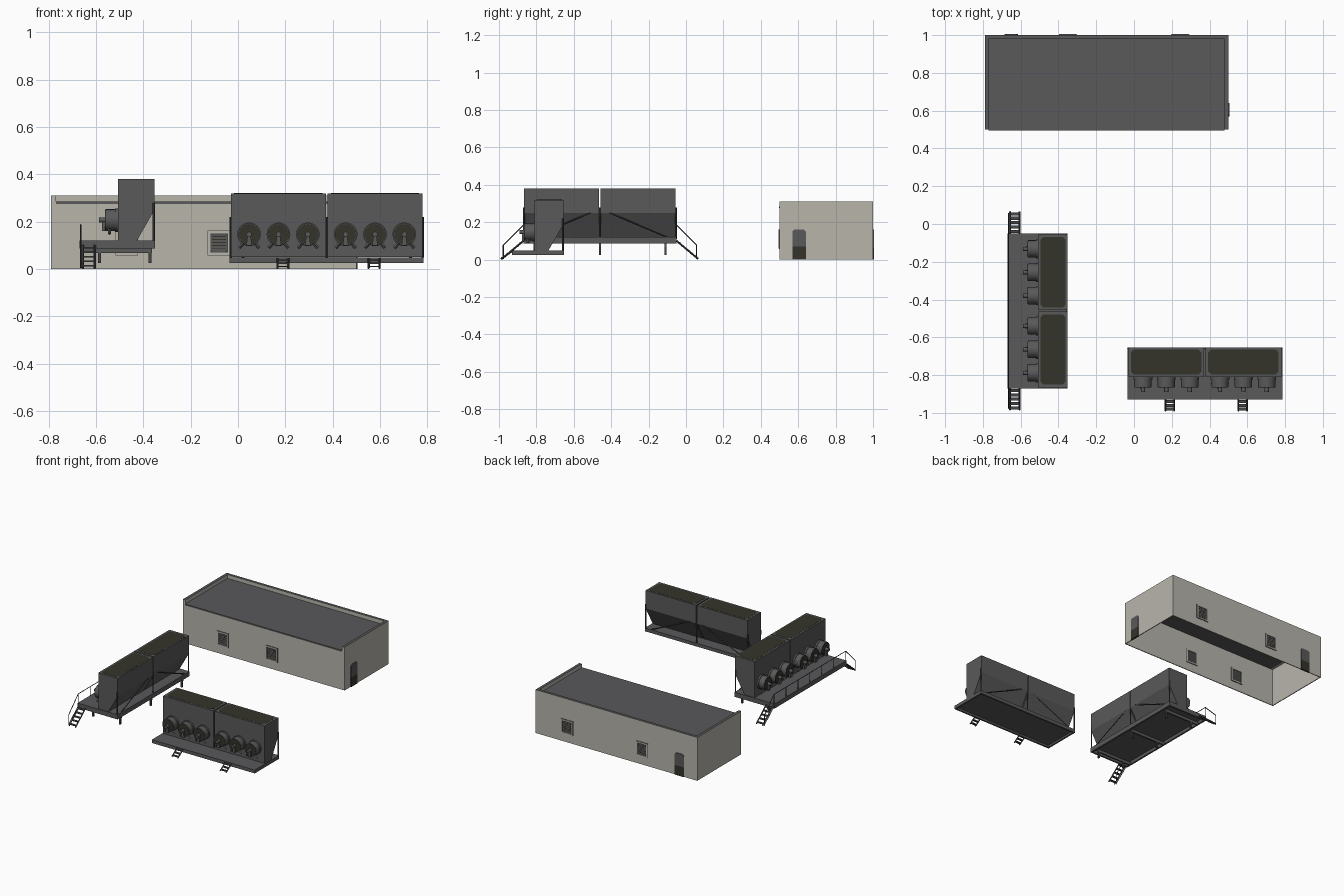
import bpy, bmesh, math
from mathutils import Matrix, Vector

cube = bpy.data.objects.get("Cube")
if cube:
    bpy.data.objects.remove(cube, do_unlink=True)


def material(name, rgb):
    m = bpy.data.materials.new(name)
    m.use_nodes = True
    m.diffuse_color = (*rgb, 1)
    m.node_tree.nodes["Principled BSDF"].inputs["Base Color"].default_value = (*rgb, 1)
    return m


WALL = material("warm_wall", (0.48, 0.46, 0.41))
GREY = material("steel_grey", (0.1, 0.1, 0.104))
DARK = material("dark_steel", (0.06, 0.06, 0.063))
OLIVE = material("dark_olive", (0.034, 0.034, 0.024))
WORLD = Matrix.Identity(4)


def finish(name, bm, mat, M=WORLD, smooth=False):
    bmesh.ops.recalc_face_normals(bm, faces=bm.faces)
    bm.transform(M)
    me = bpy.data.meshes.new(name)
    bm.to_mesh(me)
    bm.free()
    me.materials.append(mat)
    ob = bpy.data.objects.new(name, me)
    bpy.context.collection.objects.link(ob)
    if smooth:
        bpy.ops.object.select_all(action='DESELECT')
        ob.select_set(True)
        bpy.context.view_layer.objects.active = ob
        bpy.ops.object.shade_smooth_by_angle()
    return ob


def box(name, lo, hi, mat, M=WORLD):
    bm = bmesh.new()
    lo, hi = Vector(lo), Vector(hi)
    T = Matrix.Translation((lo + hi) / 2) @ Matrix.Diagonal((*(hi - lo), 1))
    bmesh.ops.create_cube(bm, size=1, matrix=T)
    return finish(name, bm, mat, M)


def rod(name, p, q, r, mat, M=WORLD, sides=4):
    p, q = Vector(p), Vector(q)
    T = Matrix.Translation((p + q) / 2) @ (q - p).to_track_quat('Z', 'Y').to_matrix().to_4x4()
    bm = bmesh.new()
    bmesh.ops.create_cone(bm, cap_ends=True, segments=sides, radius1=r, radius2=r,
                          depth=(q - p).length, matrix=T)
    return finish(name, bm, mat, M, sides > 6)


def prism(name, points, extrude, mat, M=WORLD):
    bm = bmesh.new()
    face = bm.faces.new([bm.verts.new(p) for p in points])
    new = bmesh.ops.extrude_face_region(bm, geom=[face])['geom']
    verts = [v for v in new if isinstance(v, bmesh.types.BMVert)]
    bmesh.ops.translate(bm, verts=verts, vec=extrude)
    return finish(name, bm, mat, M)


def chamfered(w0, w1, h0, h1, c):
    # Rectangle outline with cut corners
    return [(w0 + c, h0), (w1 - c, h0), (w1, h0 + c), (w1, h1 - c),
            (w1 - c, h1), (w0 + c, h1), (w0, h1 - c), (w0, h0 + c)]


# ---------- Building ----------
X0, X1, Y0, Y1, TOP, ROOF = -0.79, 0.5, 0.5, 1.0, 0.312, 0.285
t, rim = 0.006, 0.02
box("front_wall", (X0, Y0, 0), (X1, Y0 + t, 0.28), WALL)
box("back_wall", (X0, Y1 - t, 0), (X1, Y1, ROOF), WALL)
for side, a, b in (("right", X0, X0 + t), ("left", X1 - t, X1)):
    box(side + "_wall", (a, Y0, 0), (b, Y1, ROOF), WALL)
box("roof", (X0 + rim, Y0 - 0.004, 0.275), (X1 - rim, Y1 - rim, ROOF), GREY)
for name, lo, hi in (("back_parapet", (X0, Y1 - rim), (X1, Y1)),
                     ("right_parapet", (X0, Y0), (X0 + rim, Y1 - rim)),
                     ("left_parapet", (X1 - rim, Y0), (X1, Y1 - rim))):
    ob = box(name, (*lo, 0.275), (*hi, TOP), WALL)
    ob.data.materials.append(GREY)
    for f in ob.data.polygons:
        f.material_index = int(f.normal.z > 0.5)


def facing(x, y, turn):
    # Local frame on a wall: x along the wall, -y outward
    return Matrix.Translation((x, y, 0)) @ Matrix.Rotation(math.radians(turn), 4, 'Z')


def window(M):
    h, lo, hi, b = 0.046, 0.06, 0.16, 0.009
    box("window_back", (-h - 0.002, -0.002, lo - 0.002), (h + 0.002, t + 0.002, hi + 0.002), DARK, M)
    for s in (-1, 1):
        box("window_side", (min(s * h, s * (h - b)), -0.006, lo),
            (max(s * h, s * (h - b)), t + 0.005, hi), WALL, M)
    for z in (lo, hi - b):
        box("window_rail", (-h, -0.006, z), (h, t + 0.005, z + b), WALL, M)
    pane = [(x, -0.004, z) for x, z in chamfered(-0.034, 0.034, lo + 0.013, hi - 0.013, 0.009)]
    prism("window_grille", pane, (0, 0.003, 0), GREY, M)
    for i in range(5):
        z = lo + 0.024 + i * 0.013
        box("window_louver", (-0.03, -0.005, z), (0.03, -0.003, z + 0.004), OLIVE, M)


def door(M):
    w = 0.036
    box("door_lower", (-w, -0.005, 0), (w, t + 0.002, 0.07), OLIVE, M)
    upper = [(-w, 0.07), (w, 0.07), (w, 0.15), (w - 0.01, 0.16), (0.01 - w, 0.16), (-w, 0.15)]
    prism("door_upper", [(x, -0.005, z) for x, z in upper], (0, t + 0.007, 0), GREY, M)


for x in (-0.47, -0.08):
    window(facing(x, Y0, 0))
for x in (0.245, -0.35):
    window(facing(x, Y1, 180))
door(facing(-0.65, Y1, 180))
door(facing(X1, 0.605, 90))


# ---------- Hopper units: x along, motors toward -y ----------
def stairs(M, top, d, run, half, steps):
    # Two stringers and flat treads descending along d
    top, d = Vector(top), Vector(d)
    side = Vector((-d.y, d.x, 0)) * half
    foot = Vector((top.x, top.y, 0.004)) + d * run
    for s in (-1, 1):
        rod("stair_stringer", top + side * s, foot + side * s, 0.005, DARK, M)
    for i in range(steps):
        c = top.lerp(foot, (i + 0.5) / steps)
        a, b = c + side - d * 0.008, c - side + d * 0.008
        lo = [min(p, q) for p, q in zip(a, b)]
        hi = [max(p, q) for p, q in zip(a, b)]
        box("stair_tread", (lo[0], lo[1], c.z - 0.003), (hi[0], hi[1], c.z + 0.003), DARK, M)
    return foot


def motor(M, x, z):
    def along(name, y0, y1, r, mat):
        rod(name, (x, y0, z), (x, y1, z), r, mat, M, 24)
    along("motor_flange", 0.002, -0.012, 0.05, GREY)
    along("motor_drum", -0.01, -0.053, 0.046, GREY)
    along("motor_face", -0.05, -0.055, 0.043, OLIVE)
    along("motor_shaft", -0.05, -0.08, 0.011, GREY)
    wedge = [(x - 0.006, -0.054, z), (x + 0.006, -0.054, z),
             (x + 0.012, -0.054, z - 0.047), (x - 0.012, -0.054, z - 0.047)]
    prism("motor_bracket", wedge, (0, -0.012, 0), GREY, M)
    for s in (-1, 1):
        rod("motor_foot", (x + s * 0.022, -0.035, z - 0.035),
            (x + s * 0.042, -0.035, z - 0.058), 0.007, GREY, M)


def unit(M, front, deck0, deck1, top):
    L, back = 0.41, 0.157
    shoulder = top - 0.13
    # Deck with rim beams
    box("deck", (-L, front, deck1 - 0.01), (L, back, deck1), GREY, M)
    for y in (front, back - 0.012):
        box("deck_long_beam", (-L, y, deck0), (L, y + 0.012, deck1 - 0.001), GREY, M)
    for x in (-L, L - 0.012):
        box("deck_end_beam", (x, front, deck0), (x + 0.012, back, deck1 - 0.001), GREY, M)
    # Hopper bodies with sloped backs and dark loads on top
    profile = [(0, top), (0.155, top), (0.155, shoulder), (0.075, top - 0.27), (0, top - 0.27)]
    for a in (-0.405, 0.004):
        b = a + 0.401
        prism("hopper", [(a, y, z) for y, z in profile], (b - a, 0, 0), GREY, M)
        load = chamfered(a + 0.014, b - 0.014, 0.012, 0.146, 0.016)
        prism("hopper_load", [(x, y, top - 0.004) for x, y in load], (0, 0, 0.005), OLIVE, M)
    # Rear posts, ledge and braces
    yb = back - 0.005
    for x in (-L + 0.004, 0, L - 0.004):
        rod("rear_post", (x, yb, deck1), (x, yb, shoulder + 0.03), 0.005, DARK, M)
    for s in (-1, 1):
        rod("rear_brace", (s * 0.05, yb, shoulder), (s * (L - 0.05), yb, deck1), 0.004, DARK, M)
        for x in (0.08, 0.204, 0.328):
            motor(M, s * x, top - 0.173)


# Low unit facing the front
A = Matrix.Translation((0.375, -0.81, 0))
unit(A, -0.12, 0.025, 0.049, 0.32)
for s in (-0.185, 0.2):
    stairs(A, (s, -0.12, 0.045), (0, -1, 0), 0.06, 0.023, 3)

# Raised unit facing sideways, with legs, end stairs and handrail
B = Matrix.Translation((-0.508, -0.46, 0)) @ Matrix.Rotation(-math.pi / 2, 4, 'Z')
unit(B, -0.162, 0.087, 0.12, 0.38)
for x in (-0.35, 0, 0.35):
    box("cross_beam", (x - 0.006, -0.14, 0.068), (x + 0.006, 0.145, 0.089), GREY, B)
    for y in (-0.077, 0.136):
        box("leg", (x - 0.006, y - 0.006, 0.025), (x + 0.006, y + 0.006, 0.075), DARK, B)
ry = -0.157
for s in (-1, 1):
    foot = stairs(B, (s * 0.41, -0.123, 0.1), (s, 0, 0), 0.115, 0.025, 5)
    low = (foot.x - s * 0.008, ry, 0.078)
    rod("stair_rail", (s * 0.408, ry, 0.187), low, 0.003, DARK, B)
    rod("stair_rail_post", low, (low[0], ry, 0.004), 0.003, DARK, B)
    rod("stair_side_bar", (s * 0.408, ry, 0.1), (low[0], ry, 0.01), 0.003, DARK, B)
rod("handrail", (-0.408, ry, 0.187), (0.408, ry, 0.187), 0.003, DARK, B)
for i in range(7):
    x = -0.408 + i * 0.136
    rod("handrail_post", (x, ry, 0.11), (x, ry, 0.187), 0.003, DARK, B)
